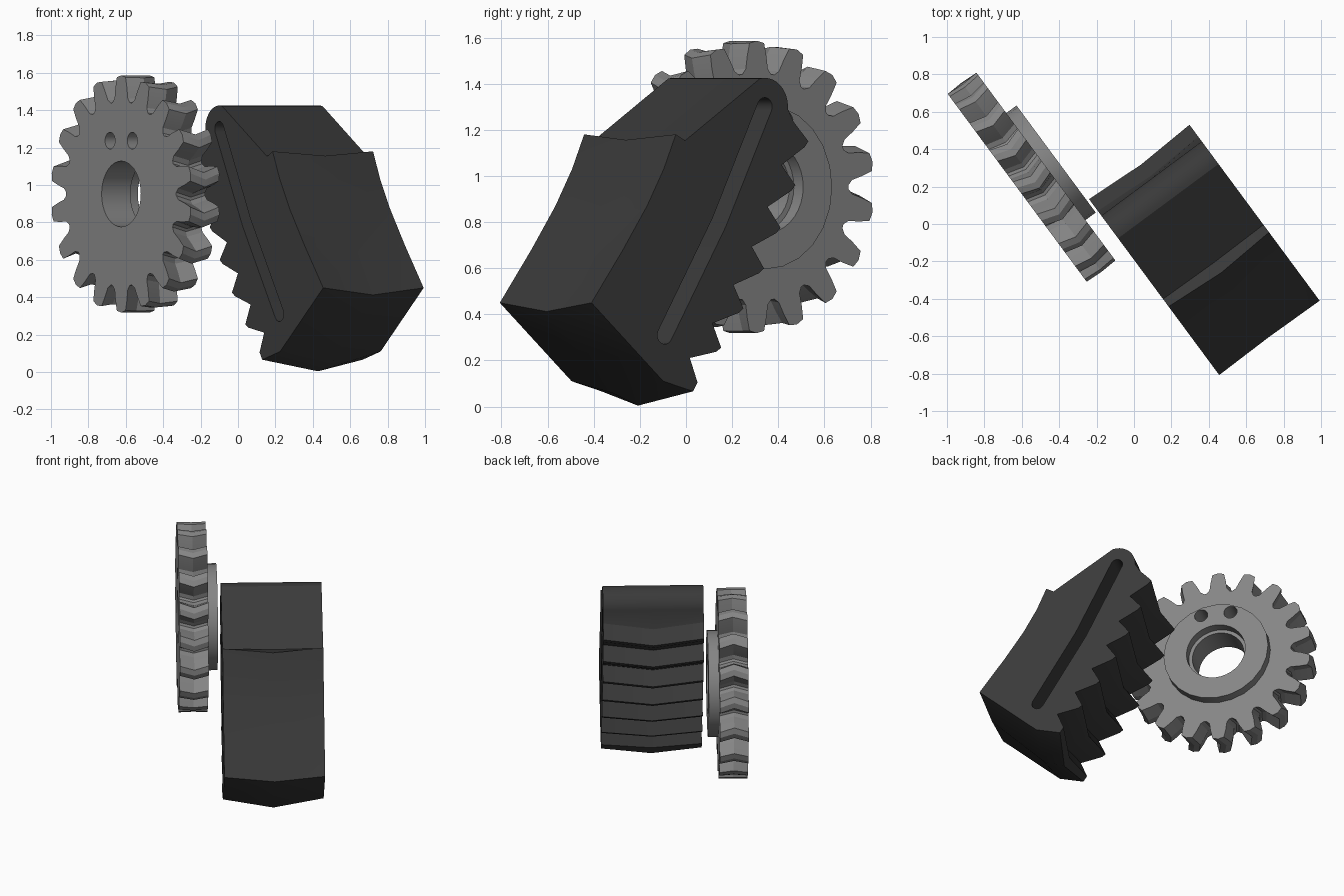
import bpy, bmesh, math
from mathutils import Matrix, Vector

if "Cube" in bpy.data.objects:
    bpy.data.objects.remove(bpy.data.objects["Cube"])

# Local frame: x runs along the gear plane, y along the gear axle, z up; then turned about z
TURN = Matrix.Rotation(math.atan2(-0.804, 0.595), 4, 'Z')


def material(name, v):
    m = bpy.data.materials.new(name)
    m.diffuse_color = (v, v, v, 1)
    m.use_nodes = True
    m.node_tree.nodes["Principled BSDF"].inputs["Base Color"].default_value = m.diffuse_color
    return m


GREY = material("mid grey", 0.235)
DARK = material("dark grey", 0.042)


def loft(name, sections, mat):
    """Skin a stack of closed sections of 3D points and cap both ends."""
    bm = bmesh.new()
    rings = [[bm.verts.new(p) for p in s] for s in sections]
    for a, b in zip(rings, rings[1:]):
        for i in range(len(a)):
            j = (i + 1) % len(a)
            bm.faces.new((a[i], a[j], b[j], b[i]))
    bm.faces.new(rings[0])
    bm.faces.new(rings[-1])
    bmesh.ops.recalc_face_normals(bm, faces=bm.faces)
    me = bpy.data.meshes.new(name)
    bm.to_mesh(me)
    bm.free()
    me.materials.append(mat)
    ob = bpy.data.objects.new(name, me)
    bpy.context.collection.objects.link(ob)
    ob.matrix_world = TURN
    return ob


def prism(name, outline, y0, y1, mat):
    return loft(name, [[(u, y, z) for u, z in outline] for y in (y0, y1)], mat)


def arc(cu, cz, r, a0, a1, n):
    return [(cu + r * math.cos(math.radians(a0 + (a1 - a0) * i / n)),
             cz + r * math.sin(math.radians(a0 + (a1 - a0) * i / n)))
            for i in range(n + 1)]


def circle(cu, cz, r, n):
    return arc(cu, cz, r, 0, 360, n)[:-1]


def cut(ob, cutter):
    bpy.context.view_layer.update()
    mod = ob.modifiers.new("cut", 'BOOLEAN')
    mod.operation = 'DIFFERENCE'
    mod.solver = 'EXACT'
    mod.object = cutter
    bpy.context.view_layer.objects.active = ob
    bpy.ops.object.modifier_apply(modifier=mod.name)
    bpy.data.objects.remove(cutter)


def shade(ob, angle):
    bpy.ops.object.select_all(action='DESELECT')
    ob.select_set(True)
    bpy.context.view_layer.objects.active = ob
    bpy.ops.object.shade_smooth_by_angle(angle=math.radians(angle))


# Gear: 18 herringbone teeth
GU, GZ = -0.527, 0.952
TEETH = 18
TOOTH = [(-9.0, 0.495), (-6.6, 0.515), (-5.2, 0.57), (-3.6, 0.625), (0, 0.634),
         (3.6, 0.625), (5.2, 0.57), (6.6, 0.515), (9.0, 0.495)]


def gear_section(y, twist):
    pts = []
    for k in range(TEETH):
        for a, r in TOOTH:
            t = math.radians(90 + twist + a + k * 360 / TEETH)
            pts.append((GU + r * math.cos(t), y, GZ + r * math.sin(t)))
    return pts


gear = loft("gear", [gear_section(-0.387, 0), gear_section(-0.291, -3),
                     gear_section(-0.196, 0)], GREY)
cut(gear, prism("bore", circle(GU, GZ, 0.176, 36), -0.6, 0.1, GREY))

# Hub disc behind the gear with a wider bore
hub = prism("hub", circle(GU, GZ, 0.356, 24), -0.2, -0.128, GREY)
cut(hub, prism("hub_bore", circle(GU, GZ, 0.20, 36), -0.6, 0.1, GREY))

# Two small pin holes through gear and hub
for ob in (gear, hub):
    for s in (-1, 1):
        cut(ob, prism("pin_hole", circle(GU + s * 0.1, GZ + 0.285, 0.045, 20),
                      -0.6, 0.1, GREY))
shade(gear, 20)
shade(hub, 20)

# Rack: outline points with the offset of the chevron's middle (u, z, du, dz)
outline = [(u, z, 0, 0) for u, z in arc(-0.015, 1.30, 0.125, 78, 185, 10)]
tips = [Vector(p) for p in ((-0.31, 1.345), (-0.25, 1.15), (-0.18, 0.96), (-0.10, 0.775),
                            (-0.01, 0.60), (0.10, 0.425), (0.22, 0.255), (0.348, 0.105))]
for above, tip in zip(tips, tips[1:]):
    t = (tip - above).normalized()
    inward = Vector((-t.y, t.x))
    root = (above + tip) / 2 + 0.10 * inward + 0.045 * t
    s = t * 0.058
    outline.append((root.x, root.y, s.x, s.y))
    low = tip + 0.012 * inward + 0.03 * t
    outline.append((tip.x, tip.y, s.x, s.y))
    if tip != tips[-1]:
        outline.append((low.x, low.y, s.x, s.y))
# underside, curved back and the step below the sloping top
outline += [(0.372, 0.066, 0.05, -0.062), (0.533, 0.11, 0.03, -0.05),
            (0.92, 0.45, -0.005, -0.038), (0.75, 0.68, 0.01, -0.04),
            (0.62, 0.87, 0.02, -0.035), (0.53, 1.03, 0.022, -0.03),
            (0.465, 1.18, 0.022, -0.024), (0.415, 1.153, 0.005, -0.005)]
rack = loft("rack", [[(u + f * du, y, z + f * dz) for u, z, du, dz in outline]
                     for y, f in ((-0.114, 0), (0.22, 1), (0.554, 0))], DARK)

# Long bent slot through the rack
SR = 0.04
slot = (arc(-0.015, 1.30, SR, 26, 206, 8) + [(0.23 - SR * 0.88, 0.80 - SR * 0.47)]
        + arc(0.524, 0.31, SR, 211, 391, 8) + [(0.23 + SR * 0.88, 0.80 + SR * 0.47)])
cut(rack, prism("slot", slot, -0.5, 0.9, DARK))
shade(rack, 25)
